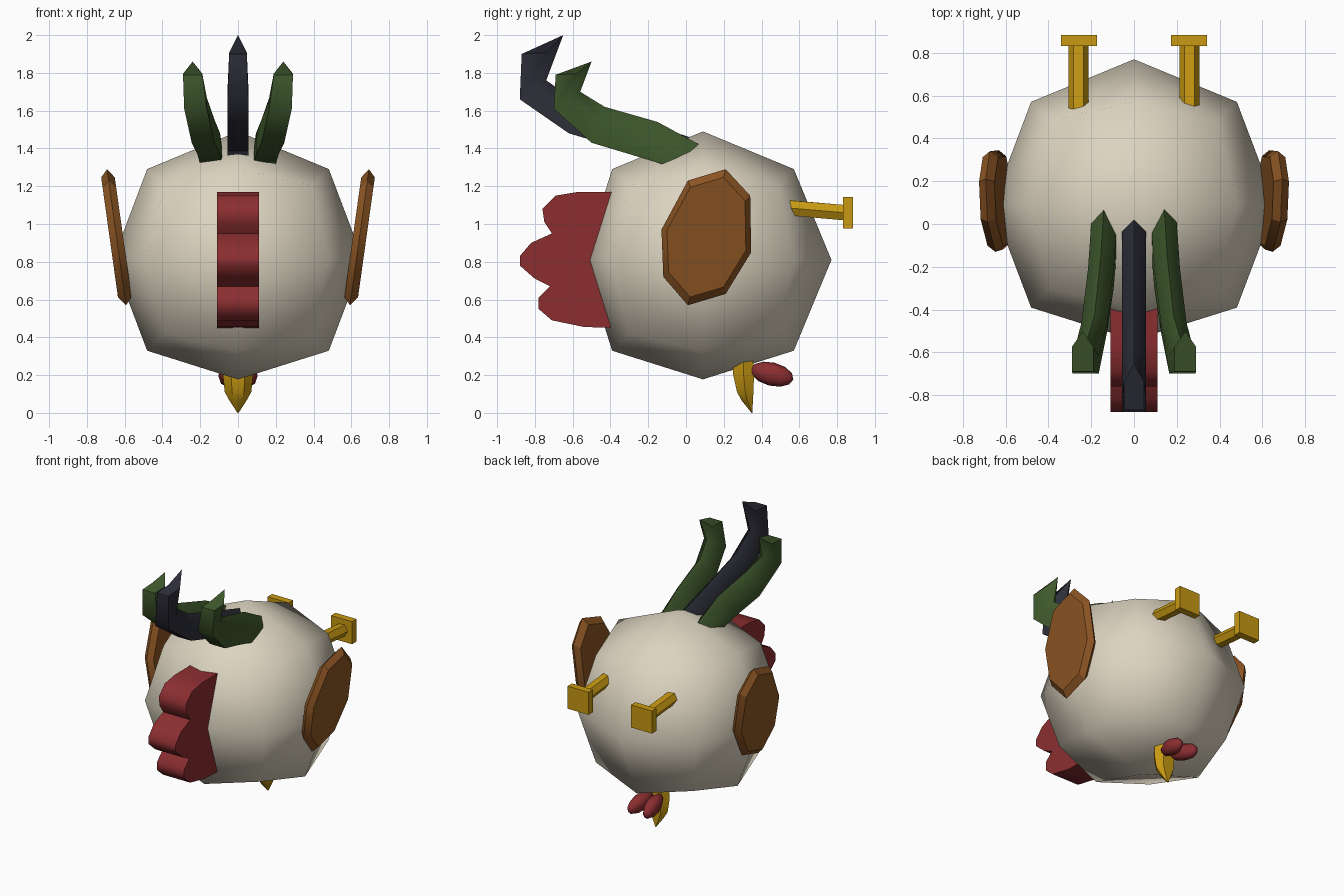
import bpy, bmesh, math
from mathutils import Vector, Matrix

cube = bpy.data.objects.get("Cube")
if cube:
    bpy.data.objects.remove(cube, do_unlink=True)


def material(name, rgb):
    m = bpy.data.materials.new(name)
    m.use_nodes = True
    m.diffuse_color = (*rgb, 1)
    m.node_tree.nodes["Principled BSDF"].inputs["Base Color"].default_value = (*rgb, 1)
    return m


cream = material("cream", (0.72, 0.66, 0.53))
red = material("red", (0.26, 0.027, 0.03))
green = material("green", (0.05, 0.1, 0.026))
charcoal = material("charcoal", (0.026, 0.027, 0.04))
brown = material("brown", (0.26, 0.09, 0.017))
yellow = material("yellow", (0.58, 0.32, 0.006))


def finish(name, bm, mat, angle=50):
    bmesh.ops.recalc_face_normals(bm, faces=bm.faces[:])
    me = bpy.data.meshes.new(name)
    bm.to_mesh(me)
    bm.free()
    me.materials.append(mat)
    ob = bpy.data.objects.new(name, me)
    bpy.context.scene.collection.objects.link(ob)
    bpy.ops.object.select_all(action="DESELECT")
    ob.select_set(True)
    bpy.context.view_layer.objects.active = ob
    if angle:
        bpy.ops.object.shade_smooth_by_angle(angle=math.radians(angle))
    return ob


def loft(name, rings, mat, angle=50):
    """Skin a list of closed rings of points and cap both ends."""
    bm = bmesh.new()
    loops = [[bm.verts.new(p) for p in ring] for ring in rings]
    n = len(loops[0])
    for a, b in zip(loops, loops[1:]):
        for i in range(n):
            j = (i + 1) % n
            bm.faces.new((a[i], a[j], b[j], b[i]))
    bm.faces.new(loops[0])
    bm.faces.new(loops[-1])
    return finish(name, bm, mat, angle)


# Body: once-divided cube pushed out to a sphere, a little flat at front and bottom
bm = bmesh.new()
bmesh.ops.create_cube(bm, size=2)
bmesh.ops.subdivide_edges(bm, edges=bm.edges[:], cuts=1, use_grid_fill=True)
for v in bm.verts:
    v.co = v.co.normalized() * 0.68
    if v.co.y < -0.6 or v.co.z < -0.6:
        v.co *= 0.93
    elif abs(v.co.x) > 0.6:
        v.co.x *= 0.975
bmesh.ops.translate(bm, verts=bm.verts[:], vec=(0, 0.09, 0.81))
finish("body", bm, cream, 80)

# Scalloped red crest on the front
crest = [(-0.39, 1.17), (-0.57, 1.17), (-0.69, 1.15), (-0.76, 1.08), (-0.75, 1.01),
         (-0.71, 0.95), (-0.82, 0.9), (-0.88, 0.83), (-0.88, 0.78), (-0.8, 0.71),
         (-0.72, 0.67), (-0.78, 0.61), (-0.78, 0.55), (-0.71, 0.49), (-0.54, 0.455),
         (-0.4, 0.45)]
loft("crest", [[(x, y, z) for y, z in crest] for x in (-0.11, 0.11)], red, 60)


def feather(name, stations, mat, half):
    """Each station: centre x, lower (y, z), upper (y, z); ridge along the top."""
    rings = []
    for k, (x, lo, up) in enumerate(stations):
        last = k == len(stations) - 1
        my = lo[0] + 0.6 * (up[0] - lo[0])
        mz = lo[1] + (0.08 if last else 0.65) * (up[1] - lo[1])
        w = half * (0.85 if last else 1)
        rings.append([(x - w, *lo), (x + w, *lo), (x + w, my, mz),
                      (x, *up), (x - w, my, mz)])
    return loft(name, rings, mat, 60)


feather("middle_feather", [
    (0, (-0.12, 1.35), (0.02, 1.46)),
    (0, (-0.42, 1.42), (-0.33, 1.57)),
    (0, (-0.62, 1.48), (-0.58, 1.65)),
    (0, (-0.88, 1.66), (-0.74, 1.76)),
    (0, (-0.87, 1.9), (-0.65, 2.0))], charcoal, 0.055)

for side, s in (("left", 1), ("right", -1)):
    # Side feather, leaning outward
    feather(side + "_feather", [
        (s * 0.14, (-0.12, 1.315), (0.09, 1.41)),
        (s * 0.155, (-0.3, 1.37), (-0.15, 1.54)),
        (s * 0.185, (-0.5, 1.43), (-0.43, 1.62)),
        (s * 0.225, (-0.7, 1.61), (-0.56, 1.7)),
        (s * 0.24, (-0.69, 1.79), (-0.5, 1.86))], green, 0.06)

    # Wing: thick eight-sided plate, tilted outward at the top
    outline = [(0.01, 1.23), (0.21, 1.29), (0.34, 1.15), (0.345, 0.85),
               (0.21, 0.63), (0.01, 0.57), (-0.12, 0.72), (-0.13, 0.97)]
    rings = []
    for off, k in ((-0.035, 0.88), (0, 1), (0.037, 0.88)):
        ring = []
        for y, z in outline:
            y, z = 0.11 + k * (y - 0.11), 0.93 + k * (z - 0.93)
            ring.append((s * (0.643 + 0.14 * (z - 0.93) + off), y, z))
        rings.append(ring)
    loft(side + "_wing", rings, brown, 30)

    # Leg peg and square foot plate at the back
    rings = []
    for y, z, slant in ((0.555, 1.085, -0.3), (0.84, 1.06, 0)):
        ring = []
        for i in range(6):
            a = math.tau * i / 6
            dx, dz = 0.047 * math.cos(a), 0.047 * math.sin(a)
            ring.append((s * (0.26 + dx), y + slant * (dx + dz), z + dz))
        rings.append(ring)
    loft(side + "_leg", rings, yellow, 30)
    bm = bmesh.new()
    bmesh.ops.create_cube(bm, size=1, matrix=Matrix.Translation((s * 0.257, 0.857, 1.06))
                          @ Matrix.Diagonal((0.17, 0.052, 0.165, 1)))
    finish(side + "_foot", bm, yellow, 0)

    # Wattle
    bm = bmesh.new()
    bmesh.ops.create_uvsphere(
        bm, u_segments=8, v_segments=6, radius=1,
        matrix=Matrix.Translation((s * 0.052, 0.455, 0.205))
        @ Matrix.Rotation(math.radians(-14), 4, "X")
        @ Matrix.Rotation(math.radians(-8 * s), 4, "Z")
        @ Matrix.Diagonal((0.05, 0.118, 0.062, 1))
        @ Matrix.Rotation(math.radians(90), 4, "X"))
    finish(side + "_wattle", bm, red, 80)

# Beak: tapering downward to a point
rings = []
for z, w, front, back in ((0.28, 0.075, 0.25, 0.355), (0.2, 0.08, 0.25, 0.36),
                          (0.11, 0.07, 0.27, 0.357), (0.065, 0.045, 0.295, 0.354),
                          (0.0, 0.003, 0.347, 0.352)):
    mid = (front + back) / 2
    rings.append([(-w * 0.45, front, z), (w * 0.45, front, z), (w, mid, z),
                  (w * 0.6, back, z), (-w * 0.6, back, z), (-w, mid, z)])
loft("beak", rings, yellow, 40)
